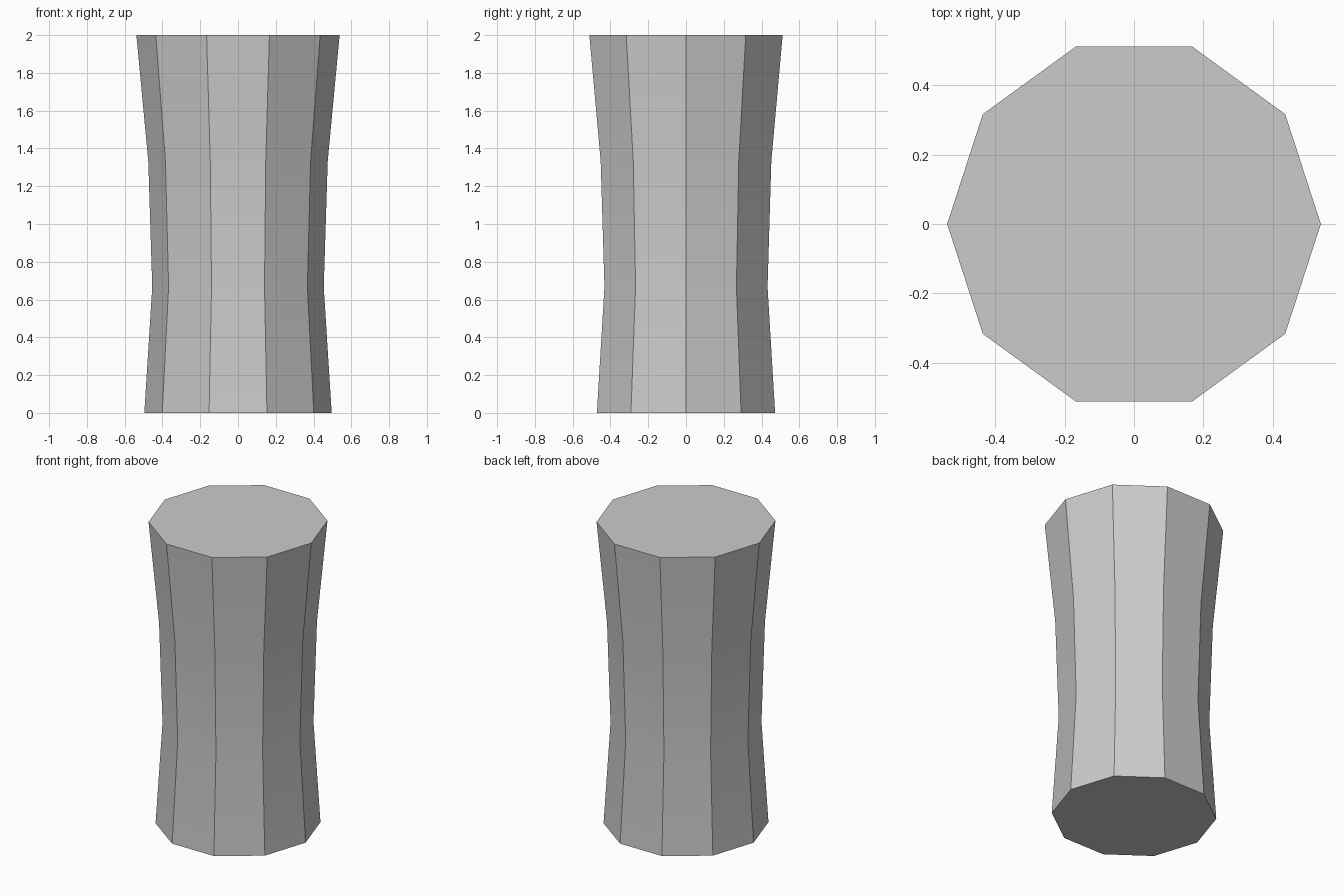
import bpy, bmesh
from math import cos, sin, radians, tau

if "Cube" in bpy.data.objects:
    bpy.data.objects.remove(bpy.data.objects["Cube"])

SIDES = 10
PROFILE = [(0.496, 0.0), (0.454, 0.667), (0.475, 1.333), (0.538, 2.0)]  # radius, height

# Waisted ten-sided column: stacked rings, bridged and capped
bm = bmesh.new()
rings = [[bm.verts.new((r * cos(tau * i / SIDES), r * sin(tau * i / SIDES), z))
          for i in range(SIDES)] for r, z in PROFILE]
for low, high in zip(rings, rings[1:]):
    for i in range(SIDES):
        j = (i + 1) % SIDES
        bm.faces.new((low[i], low[j], high[j], high[i]))
bm.faces.new(rings[0][::-1])
bm.faces.new(rings[-1])

mesh = bpy.data.meshes.new("waisted_column")
bm.to_mesh(mesh)
bm.free()
column = bpy.data.objects.new("waisted_column", mesh)
bpy.context.collection.objects.link(column)

# Soft along the height, crisp between the ten sides
bpy.context.view_layer.objects.active = column
column.select_set(True)
bpy.ops.object.shade_smooth_by_angle(angle=radians(25))
